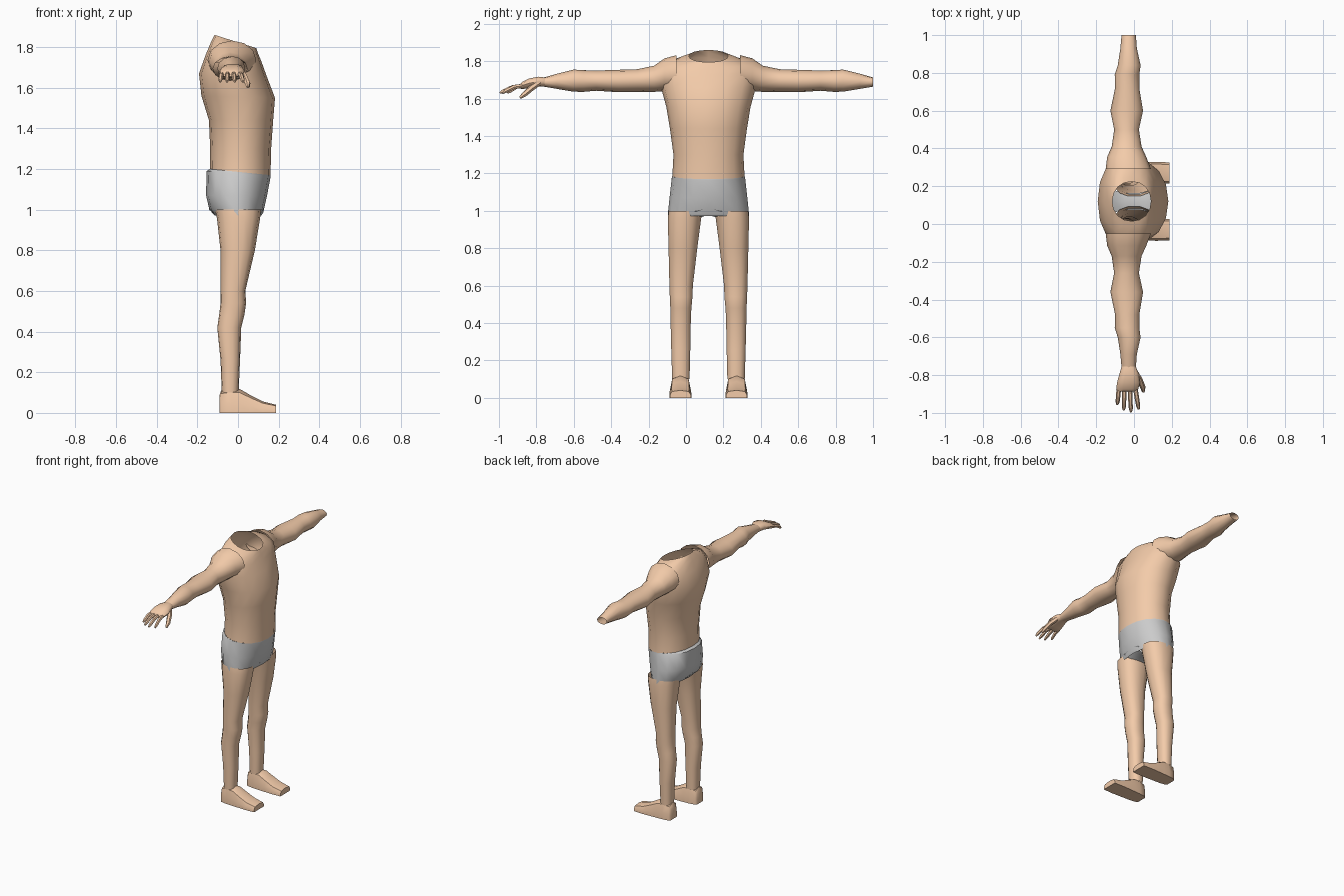
import bpy, bmesh, math
from mathutils import Vector

if "Cube" in bpy.data.objects:
    bpy.data.objects.remove(bpy.data.objects["Cube"])

MID = 0.12  # y of the body's symmetry plane

skin = bpy.data.materials.new("skin")
skin.diffuse_color = (0.9, 0.6, 0.4, 1)
skin.use_nodes = True
skin.node_tree.nodes["Principled BSDF"].inputs["Base Color"].default_value = skin.diffuse_color


def oval(u0, u1, v0, v1, n=16, p=2.0):
    """Superellipse points filling a u/v box."""
    pts = []
    for i in range(n):
        a = 2 * math.pi * i / n
        c, s = math.cos(a), math.sin(a)
        pts.append(((u0 + u1) / 2 + (u1 - u0) / 2 * math.copysign(abs(c) ** (2 / p), c),
                    (v0 + v1) / 2 + (v1 - v0) / 2 * math.copysign(abs(s) ** (2 / p), s)))
    return pts


def loft(name, rings, mat=skin, caps=(False, False), closed=True, flip=False, angle=50):
    """Skin a list of point rings; flip mirrors across the body's middle."""
    bm = bmesh.new()
    rows = [[bm.verts.new((x, 2 * MID - y if flip else y, z)) for x, y, z in r] for r in rings]
    n = len(rows[0])
    for a, b in zip(rows, rows[1:]):
        for i in range(n if closed else n - 1):
            j = (i + 1) % n
            bm.faces.new((a[i], a[j], b[j], b[i]))
    if caps[0]:
        bm.faces.new(rows[0])
    if caps[1]:
        bm.faces.new(rows[-1])
    bmesh.ops.recalc_face_normals(bm, faces=bm.faces)
    me = bpy.data.meshes.new(name)
    bm.to_mesh(me)
    bm.free()
    ob = bpy.data.objects.new(name, me)
    bpy.context.collection.objects.link(ob)
    if mat:
        me.materials.append(mat)
    bpy.ops.object.select_all(action='DESELECT')
    ob.select_set(True)
    bpy.context.view_layer.objects.active = ob
    bpy.ops.object.shade_smooth_by_angle(angle=math.radians(angle))
    return ob


def body_ring(zf, zb, xf, xb, hw, p=2.1):
    """Cross-section of the trunk, tilted from front height to back height."""
    return [(x, y, zb + (zf - zb) * (x - xb) / (xf - xb))
            for x, y in oval(xb, xf, MID - hw, MID + hw, 16, p)]


# torso, open at the neck
loft("torso", [body_ring(*r) for r in (
    (1.17, 1.20, .160, -.138, .193),
    (1.30, 1.30, .163, -.137, .187),
    (1.44, 1.44, .173, -.143, .206),
    (1.55, 1.56, .182, -.180, .225),
    (1.66, 1.67, .140, -.192, .255),
    (1.73, 1.76, .115, -.160, .258),
    (1.765, 1.82, .100, -.135, .215),
    (1.79, 1.85, .092, -.120, .135),
    (1.795, 1.86, .090, -.115, .105))])

# shorts
loft("shorts", [body_ring(*r) for r in (
    (1.17, 1.20, .160, -.138, .194),
    (1.165, 1.19, .161, -.155, .196),
    (1.07, 1.07, .143, -.157, .208),
    (.985, 1.00, .124, -.141, .216),
    (.972, .972, .115, -.115, .216))], None)

# crotch panel between the legs
loft("shorts_crotch", [[(x, MID + d, z + (.012 if d == 0 else 0)) for d in (-w, 0, w)] for x, z, w in (
    (.126, 1.0, .075), (.10, .975, .06), (.03, .965, .045),
    (-.05, .965, .045), (-.11, .975, .06), (-.143, 1.0, .075))], None, closed=False)

# arm sections: y, back x, front x, bottom z, top z
ARM = ((-.05, -.150, .090, 1.640, 1.832), (-.115, -.142, .065, 1.640, 1.815),
       (-.17, -.118, .040, 1.636, 1.776), (-.26, -.105, .026, 1.636, 1.757),
       (-.36, -.125, .048, 1.634, 1.754), (-.48, -.100, .028, 1.642, 1.750),
       (-.55, -.102, .028, 1.636, 1.752), (-.60, -.086, .035, 1.637, 1.755),
       (-.69, -.072, .015, 1.652, 1.733), (-.76, -.066, .010, 1.664, 1.713))
# leg sections: z, back x, front x, outer y, inner y
LEG = ((1.00, -.113, .113, -.094, .095), (.96, -.104, .109, -.099, .083),
       (.80, -.086, .083, -.095, .062), (.60, -.085, .036, -.090, .038),
       (.54, -.086, .040, -.088, .036), (.48, -.093, .031, -.085, .030),
       (.42, -.102, .016, -.084, .027), (.26, -.086, .010, -.080, .024),
       (.10, -.080, .003, -.075, .020))
# foot sections: x, half width, top z
FOOT = ((-.092, .034, .085), (-.082, .046, .112), (-.035, .053, .120), (.008, .055, .118),
        (.06, .057, .088), (.12, .059, .057), (.188, .056, .040))
FOOT_SHAPE = ((1, 0), (1, .4), (.8, .85), (0, 1), (-.8, .85), (-1, .4), (-1, 0))

for side, flip in (("right", False), ("left", True)):
    loft(side + "_arm", [[(x, y, z) for x, z in oval(x0, x1, z0, z1, 12)]
                         for y, x0, x1, z0, z1 in ARM], flip=flip)
    loft(side + "_leg", [[(x, y, z) for x, y in oval(x0, x1, y0, y1, 14, 2.3)]
                         for z, x0, x1, y0, y1 in LEG], flip=flip)
    loft(side + "_foot", [[(x, -.03 + u * w, v * top) for u, v in FOOT_SHAPE]
                          for x, w, top in FOOT], caps=(True, True), flip=flip)

# the single hand: palm
loft("palm", [[(x, y, z) for x, z in oval(x0, x1, z0, z1, 10, 2.5)] for y, x0, x1, z0, z1 in (
    (-.755, -.066, .010, 1.664, 1.714), (-.79, -.076, .024, 1.664, 1.718),
    (-.84, -.090, .032, 1.656, 1.708), (-.875, -.094, .022, 1.650, 1.690),
    (-.888, -.090, .014, 1.654, 1.678))], caps=(False, True))


def digit(name, path, r):
    """Tapered five-sided finger along a path."""
    rings = []
    for i, p in enumerate(path):
        d = (Vector(path[min(i + 1, len(path) - 1)]) - Vector(path[max(i - 1, 0)])).normalized()
        a = d.cross(Vector((0, 0, 1))).normalized()
        b = a.cross(d)
        k = r * (1, 1, .9, .5)[i]
        rings.append([Vector(p) + a * u + b * v for u, v in oval(-k, k, -k, k, 6)])
    loft(name, rings, caps=(True, True))


# fingers and thumb
for i, (x0, x1, tip) in enumerate(((-.080, -.088, -.955), (-.051, -.054, -.985),
                                   (-.022, -.016, -.995), (.007, .025, -.98))):
    def at(t, z):
        return (x0 + (x1 - x0) * t, -.87 + (tip + .87) * t, z)
    digit(f"finger_{i + 1}", [at(0, 1.669), at(.45, 1.662), at(.85, 1.640), at(1, 1.630)], .012)
digit("thumb", [(.005, -.785, 1.685), (.030, -.825, 1.657), (.047, -.865, 1.622), (.050, -.887, 1.604)], .016)
